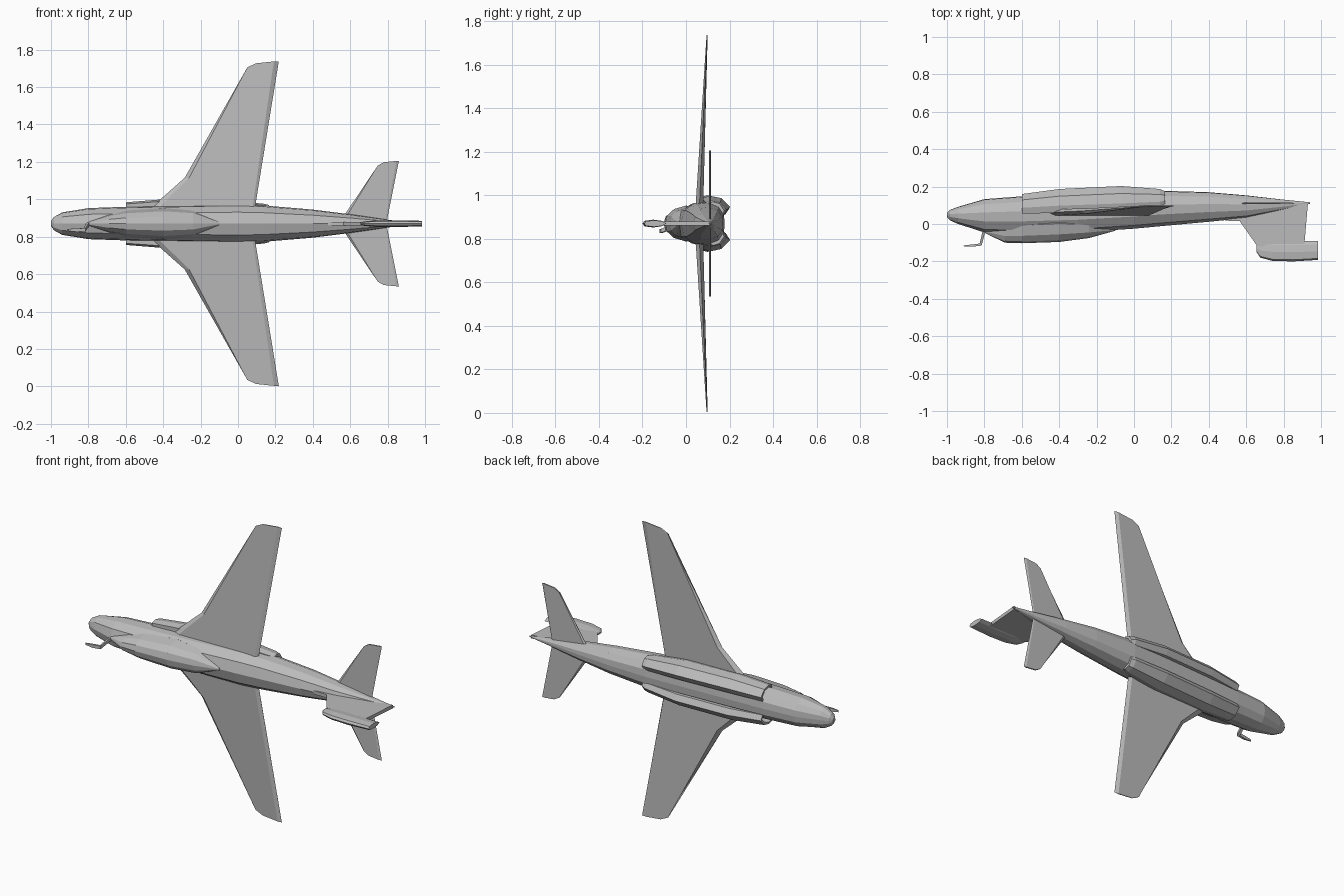
import bpy, bmesh
from mathutils import Vector

old = bpy.data.objects.get("Cube")
if old:
    bpy.data.objects.remove(old, do_unlink=True)

MID = 0.87  # height of the centre line

grey = bpy.data.materials.new("airframe grey")
grey.use_nodes = True
colour = (0.5, 0.5, 0.5, 1)
grey.diffuse_color = colour
grey.node_tree.nodes["Principled BSDF"].inputs["Base Color"].default_value = colour


def finish(name, bm):
    bmesh.ops.remove_doubles(bm, verts=bm.verts, dist=0.0005)
    bmesh.ops.recalc_face_normals(bm, faces=bm.faces)
    mesh = bpy.data.meshes.new(name)
    bm.to_mesh(mesh)
    bm.free()
    mesh.materials.append(grey)
    obj = bpy.data.objects.new(name, mesh)
    bpy.context.collection.objects.link(obj)
    return obj


def loft(name, rings, intake=False):
    """Skin a row of equal-sized rings and close both ends."""
    bm = bmesh.new()
    rows = [[bm.verts.new(p) for p in ring] for ring in rings]
    n = len(rows[0])
    for a, b in zip(rows, rows[1:]):
        for i in range(n):
            j = (i + 1) % n
            bm.faces.new((a[i], a[j], b[j], b[i]))
    front = bm.faces.new(rows[0])
    bm.faces.new(rows[-1])
    bmesh.ops.recalc_face_normals(bm, faces=bm.faces)
    if intake:
        bmesh.ops.inset_region(bm, faces=[front], thickness=0.012)
        moved = bmesh.ops.extrude_discrete_faces(bm, faces=[front])["faces"][0]
        bmesh.ops.translate(bm, verts=moved.verts, vec=(0.06, 0, 0))
    return finish(name, bm)


def body_ring(x, w, top, bottom, half):
    """Symmetric ring from (width share, depth share) points."""
    pts = half + [(-a, b) for a, b in reversed(half) if a > 0]
    return [(x, top + b * (bottom - top), MID + a * w) for a, b in pts]


def panel(name, outline, height, thick):
    """Thin surface: outline is (x, offset); height and thick depend on offset."""
    def ring(sign, scale):
        cx = sum(p[0] for p in outline) / len(outline)
        return [Vector((cx + (x - cx) * scale, height(s) + sign * thick(s), MID + s))
                for x, s in outline]
    return loft(name, [ring(-1, 0.9), ring(0, 1), ring(1, 0.9)])


def mirrored(points):
    return [(x, -s) for x, s in points]


# Fuselage
body = [(0, 0), (0.6, 0.09), (0.93, 0.33), (1, 0.6), (0.8, 0.85), (0.42, 0.98), (0, 1)]
stations = [(-1, 0.012, 0.038, 0.06), (-0.985, 0.035, 0.02, 0.075),
            (-0.94, 0.06, 0, 0.092), (-0.8, 0.083, -0.045, 0.133),
            (-0.6, 0.09, -0.052, 0.148), (-0.3, 0.096, -0.045, 0.16),
            (0, 0.102, -0.025, 0.172), (0.14, 0.097, -0.012, 0.178),
            (0.4, 0.075, 0.012, 0.17), (0.6, 0.05, 0.032, 0.153),
            (0.8, 0.021, 0.075, 0.13), (0.94, 0.003, 0.108, 0.116)]
loft("fuselage", [body_ring(*s, body) for s in stations])

# Canopy and its fairing
hood = [(0, 0), (0.45, 0.08), (0.8, 0.35), (1, 0.85), (0.9, 1)]
bubble = [(-0.81, 0.008, -0.042, -0.03), (-0.69, 0.05, -0.1, 0),
          (-0.6, 0.069, -0.103, 0.01), (-0.4, 0.083, -0.096, 0.02),
          (-0.24, 0.07, -0.075, 0.01), (-0.1, 0.008, -0.036, -0.025)]
loft("canopy", [body_ring(*s, hood) for s in bubble])

# Engine nacelles with open intakes
pod_shape = [(0.35, 0), (0.92, 0), (1, 0.3), (0.92, 0.7), (0.6, 1), (0.35, 0.85)]
pods = [(-0.6, 0.114, 0.055, 0.16), (-0.4, 0.13, 0.06, 0.187),
        (-0.07, 0.127, 0.07, 0.203), (0.14, 0.106, 0.09, 0.187),
        (0.165, 0.1, 0.105, 0.175)]
for side, word in ((1, "upper"), (-1, "lower")):
    rings = [[(x, t + b * (low - t), MID + side * a * w) for a, b in pod_shape]
             for x, w, t, low in pods]
    loft(word + "_nacelle", rings, intake=True)

# Wings and tailplanes
wing = [(-0.46, 0.09), (-0.285, 0.245), (0.06, 0.835), (0.11, 0.857),
        (0.218, 0.867), (0.09, 0.08)]
tail = [(0.55, 0.02), (0.57, 0.047), (0.75, 0.31), (0.785, 0.328),
        (0.86, 0.335), (0.795, 0.01)]
for word, flip in (("upper", list), ("lower", mirrored)):
    panel(word + "_wing", flip(wing),
          lambda s: 0.058 + 0.045 * abs(s), lambda s: 0.019 - 0.019 * abs(s))
    panel(word + "_tailplane", flip(tail), lambda s: 0.11, lambda s: 0.004)

# Fin
fin = [(0.48, 0.018), (0.565, 0.016), (0.66, -0.12), (0.91, -0.12), (0.93, 0.112), (0.7, 0.08)]
loft("fin", [[(x, y, MID + d) for x, y in fin] for d in (-0.01, 0.01)])

# Pod on the fin tip
tip = [(0, 0), (0.7, 0.08), (1, 0.45), (0.7, 0.8), (0, 1)]
tip_rows = [(0.655, 0.005, -0.15, -0.105), (0.675, 0.012, -0.18, -0.095),
            (0.74, 0.017, -0.197, -0.09), (0.85, 0.018, -0.2, -0.09),
            (0.985, 0.015, -0.192, -0.09)]
loft("fin_tip_pod", [body_ring(*s, tip) for s in tip_rows])

# Refuelling probe
probe = [(-0.91, -0.118, -0.034, 0.005), (-0.87, -0.116, -0.035, 0.009),
         (-0.82, -0.11, -0.033, 0.009), (-0.8, -0.03, 0.0, 0.01)]
loft("probe", [[(x + r * i, y + r * j, MID + s + r * k)
                for i, j, k in ((-0.6, 0.6, -1), (0.6, -0.6, -1), (0.6, -0.6, 1), (-0.6, 0.6, 1))]
               for x, y, s, r in probe])
